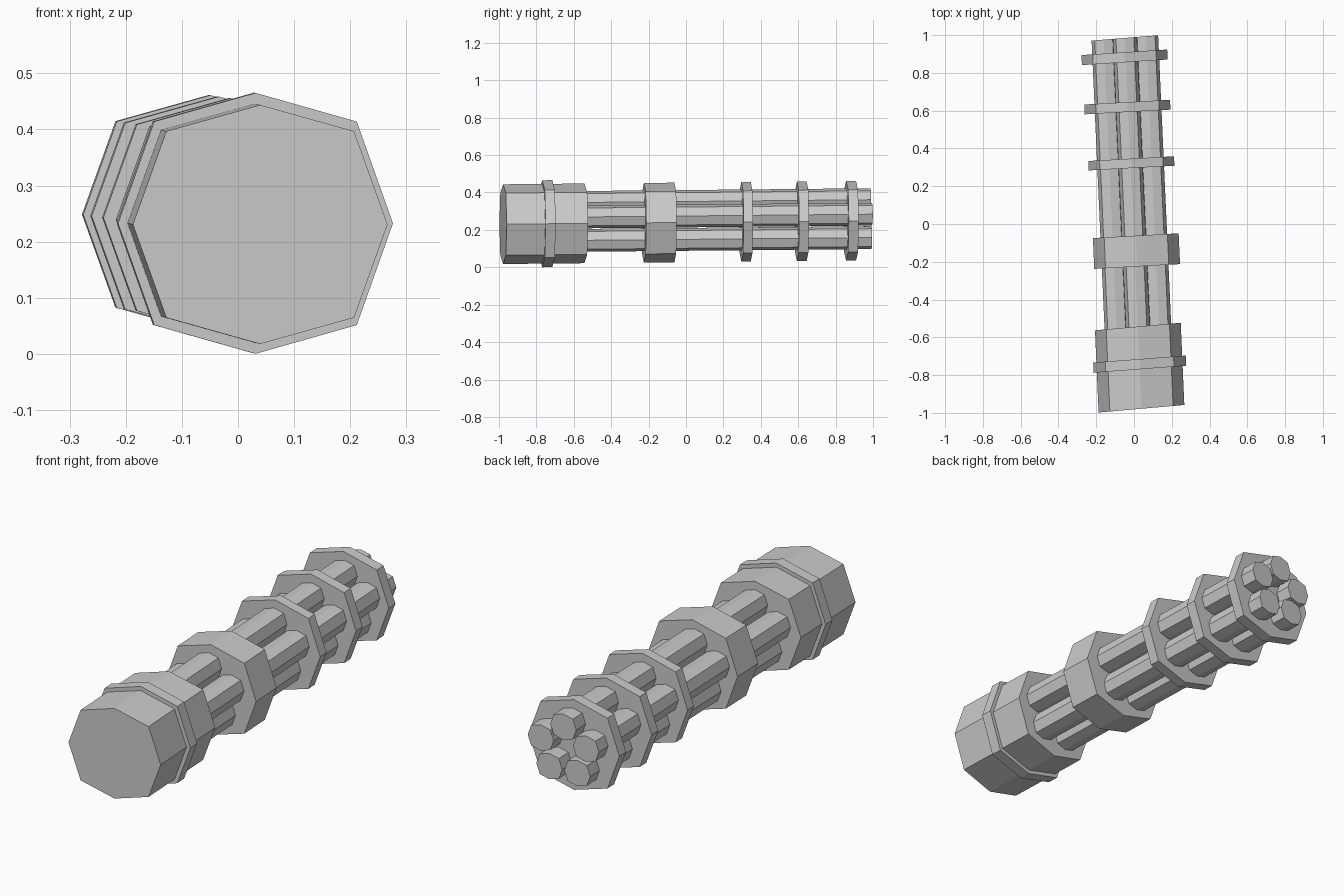
import bpy, bmesh
from math import sin, cos, pi

if "Cube" in bpy.data.objects:
    bpy.data.objects.remove(bpy.data.objects["Cube"])

# Eight-sided outline (x, z) shared by all solid discs, at unit radius
OCT = [(1, 0), (.737, .78), (0, 1), (-.737, .78),
       (-1, 0), (-.737, -.78), (0, -1), (.737, -.78)]


def prism(name, rx, rz, start, end, skew):
    """Slanted eight-sided solid between two (x, y, z) centres."""
    bm = bmesh.new()
    loops = [[bm.verts.new((cx + u * rx, cy + skew * u * rx, cz + w * rz)) for u, w in OCT]
             for cx, cy, cz in (start, end)]
    bm.faces.new(loops[0])
    bm.faces.new(loops[1])
    for i in range(8):
        j = (i + 1) % 8
        bm.faces.new((loops[0][i], loops[0][j], loops[1][j], loops[1][i]))
    bmesh.ops.recalc_face_normals(bm, faces=bm.faces)
    mesh = bpy.data.meshes.new(name)
    bm.to_mesh(mesh)
    bm.free()
    obj = bpy.data.objects.new(name, mesh)
    bpy.context.collection.objects.link(obj)
    return obj


def axis_z(y):
    return .24 + .0095 * y


# Solid discs: name, x radius, z radius, y start, y end, centre x, face slant
DISCS = [
    ("rear_housing", .227, .213, -.978, -.543, .030, .088),
    ("rear_band", .245, .2325, -.769, -.715, .030, .076),
    ("middle_block", .227, .213, -.225, -.062, .013, .056),
    ("barrel_clamp_rear", .227, .213, .296, .346, -.014, .055),
    ("barrel_clamp_middle", .227, .213, .593, .645, -.035, .055),
    ("barrel_clamp_front", .227, .213, .856, .909, -.050, .065),
]
for name, rx, rz, y0, y1, cx, skew in DISCS:
    half = .022 * (y1 - y0)
    prism(name, rx, rz, (cx + half, y0, axis_z(y0)), (cx - half, y1, axis_z(y1)), skew)

# Five barrels in a ring, one at the top
for k in range(5):
    a = pi / 2 + k * 2 * pi / 5
    u, w = .118 * cos(a), .112 * sin(a)
    ends = [(-.004 - .045 * y + u, y + .08 * u, axis_z(y) + w) for y in (-.6, .985)]
    prism(f"barrel_{k + 1}", .064, .061, ends[0], ends[1], .08)
